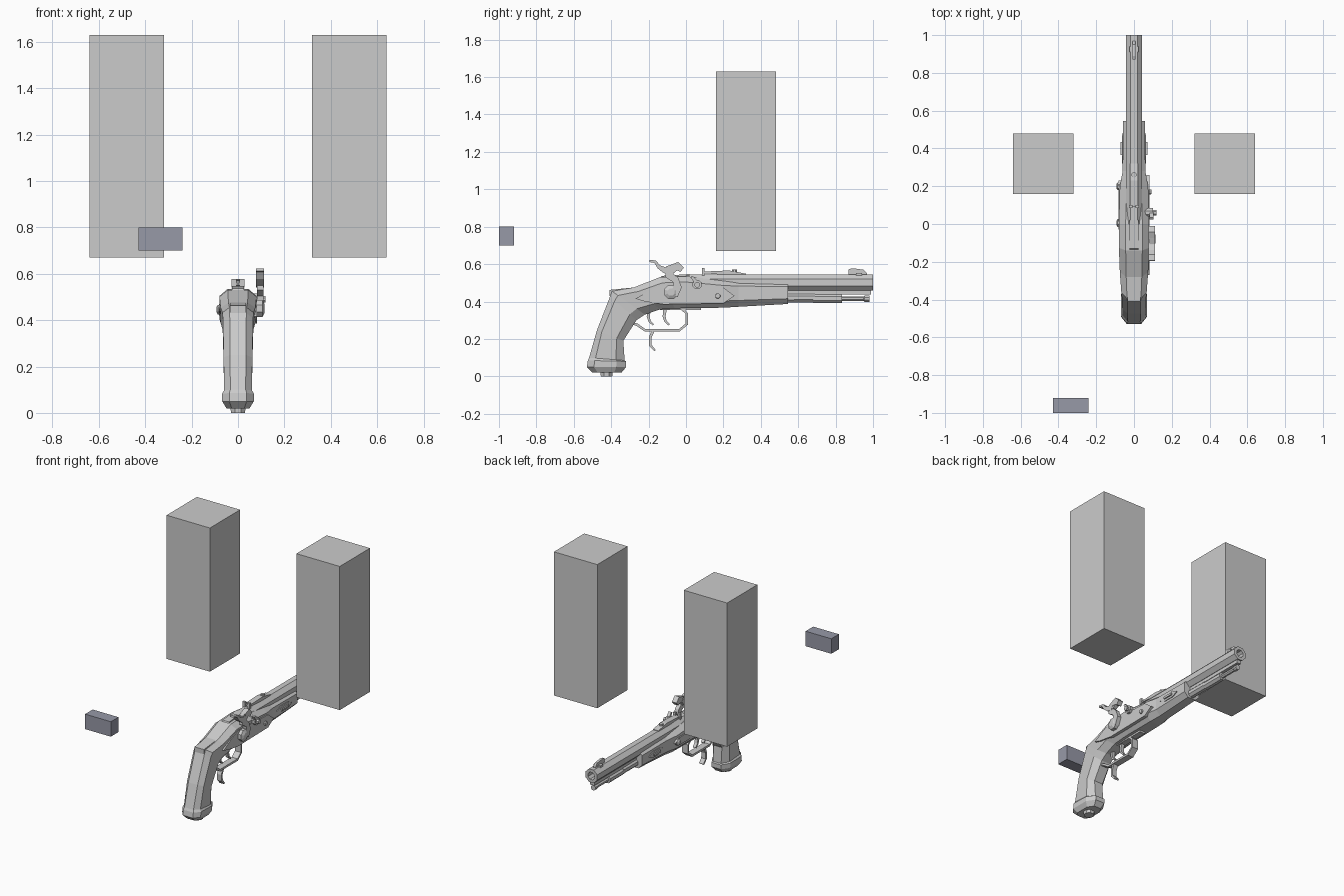
import bpy, bmesh, math
from mathutils import Vector


def material(name, rgb):
    m = bpy.data.materials.new(name)
    m.diffuse_color = (*rgb, 1)
    return m


GREY = material("light grey", (0.6, 0.6, 0.6))
BLUE = material("slate blue grey", (0.31, 0.32, 0.39))


def finish(name, bm, mat=GREY):
    bmesh.ops.recalc_face_normals(bm, faces=bm.faces)
    me = bpy.data.meshes.new(name)
    bm.to_mesh(me)
    bm.free()
    me.materials.append(mat)
    ob = bpy.data.objects.new(name, me)
    bpy.context.collection.objects.link(ob)
    return ob


def loft(name, rings, mat=GREY):
    """Skin a list of equal-length point rings and cap both ends."""
    bm = bmesh.new()
    rows = [[bm.verts.new(p) for p in r] for r in rings]
    n = len(rows[0])
    for a, b in zip(rows, rows[1:]):
        for i in range(n):
            j = (i + 1) % n
            bm.faces.new((a[i], a[j], b[j], b[i]))
    bm.faces.new(rows[0])
    bm.faces.new(rows[-1])
    return finish(name, bm, mat)


def plate(name, outline, x0, x1, mat=GREY):
    """Extrude a side outline of (y, z) points across x."""
    return loft(name, [[(x, y, z) for y, z in outline] for x in (x0, x1)], mat)


def box(name, x0, x1, y0, y1, z0, z1, mat=GREY):
    return plate(name, [(y0, z0), (y1, z0), (y1, z1), (y0, z1)], x0, x1, mat)


def turned(name, profile, axis, a, b, n=8):
    """Turn (radius, distance) points about an x or y or z axis through (a, b)."""
    rings = []
    for r, d in profile:
        ring = []
        for i in range(n):
            t = 2 * math.pi * (i + 0.5) / n
            u, v = a + r * math.cos(t), b + r * math.sin(t)
            ring.append({"x": (d, u, v), "y": (u, d, v), "z": (u, v, d)}[axis])
        rings.append(ring)
    return loft(name, rings)


def strip(name, path, widths, x0, x1):
    """Bent bar following a (y, z) path with given thickness at each point."""
    pts = [Vector(p) for p in path]
    if not isinstance(widths, (list, tuple)):
        widths = [widths] * len(pts)
    rings = []
    for i, p in enumerate(pts):
        d = (pts[min(i + 1, len(pts) - 1)] - pts[max(i - 1, 0)]).normalized()
        s = Vector((-d.y, d.x)) * widths[i] / 2
        lo, hi = p - s, p + s
        rings.append([(x0, *lo), (x1, *lo), (x1, *hi), (x0, *hi)])
    return loft(name, rings)


# Standing blocks and the small floating block
for side, x in (("left", -0.48), ("right", 0.48)):
    box(side + "_tall_block", x - 0.16, x + 0.16, 0.16, 0.48, 0.67, 1.63)
box("small_block", -0.43, -0.24, -1.0, -0.92, 0.70, 0.80, BLUE)

# Stock: under edge, upper edge, half width
stations = [
    ((-0.345, 0.02), (-0.50, 0.02), 0.050),
    ((-0.32, 0.05), (-0.53, 0.05), 0.068),
    ((-0.32, 0.08), (-0.525, 0.085), 0.068),
    ((-0.328, 0.085), (-0.518, 0.10), 0.060),
    ((-0.335, 0.19), (-0.475, 0.25), 0.062),
    ((-0.265, 0.30), (-0.405, 0.43), 0.065),
    ((-0.22, 0.33), (-0.395, 0.455), 0.067),
    ((-0.14, 0.358), (-0.28, 0.475), 0.075),
    ((-0.06, 0.363), (-0.14, 0.53), 0.080),
    ((0.0, 0.365), (0.0, 0.535), 0.080),
    ((0.20, 0.367), (0.20, 0.512), 0.075),
    ((0.28, 0.372), (0.28, 0.507), 0.060),
    ((0.545, 0.387), (0.545, 0.50), 0.058),
]
rings = []
for low, high, w in stations:
    low, high = Vector(low), Vector(high)
    ring = []
    for f, t in ((-.5, 0), (.5, 0), (1, .25), (1, .82), (.55, 1), (-.55, 1), (-1, .82), (-1, .25)):
        p = low.lerp(high, t)
        ring.append((f * w, p.x, p.y))
    rings.append(ring)
loft("stock", rings)
turned("butt_stud", [(0.033, 0.0), (0.035, 0.025)], "z", 0, -0.425)
plate("grip_spur", [(-0.41, 0.43), (-0.41, 0.462), (-0.28, 0.475), (-0.30, 0.45)], -0.035, 0.035)

# Barrel with an open bore, breech tang, rib
turned("barrel", [(0.047, 0.0), (0.047, 1.0), (0.026, 1.0), (0.024, 0.75)], "y", 0, 0.502)
plate("breech_tang", [(-0.14, 0.525), (-0.13, 0.537), (0.02, 0.547), (0.02, 0.52)], -0.025, 0.025)
box("barrel_rib", -0.015, 0.015, 0.54, 0.99, 0.437, 0.465)

# Ramrod and its holders
turned("ramrod", [(0.014, 0.50), (0.014, 0.95), (0.018, 0.955), (0.018, 0.98)], "y", 0, 0.415)
turned("ramrod_thimble", [(0.026, 0.68), (0.026, 0.835)], "y", 0, 0.416)
box("thimble_mount", -0.012, 0.012, 0.69, 0.83, 0.425, 0.46)
turned("ramrod_entry", [(0.028, 0.535), (0.026, 0.69)], "y", 0, 0.42)

# Sights
plate("front_sight", [(0.87, 0.54), (0.87, 0.572), (0.89, 0.578), (0.95, 0.57), (0.968, 0.55), (0.968, 0.54)],
      -0.008, 0.008)
box("front_sight_base", -0.025, 0.025, 0.91, 0.94, 0.54, 0.553)
plate("rear_sight_spring", [(0.09, 0.552), (0.09, 0.56), (0.23, 0.566), (0.32, 0.549), (0.32, 0.543), (0.2, 0.543)],
      -0.02, 0.02)
for s in (-1, 1):
    box("rear_sight_leaf", s * 0.007, s * 0.027, 0.085, 0.10, 0.54, 0.578)
turned("sight_screw", [(0.014, 0.55), (0.014, 0.57)], "z", 0, 0.26)

# Lock plate and hammer on the right
plate("lock_plate", [(-0.27, 0.415), (-0.20, 0.455), (-0.12, 0.49), (0.20, 0.475),
                     (0.26, 0.43), (0.20, 0.39), (-0.12, 0.385), (-0.22, 0.40)], 0.06, 0.083)
turned("hammer_hub", [(0.04, 0.08), (0.04, 0.105), (0.02, 0.115)], "x", -0.08, 0.45)
strip("hammer_neck", [(-0.07, 0.44), (-0.045, 0.48), (-0.055, 0.515), (-0.09, 0.54), (-0.085, 0.57), (-0.045, 0.59)],
      [0.06, 0.045, 0.035, 0.045, 0.055, 0.035], 0.083, 0.11)
strip("hammer_spur", [(-0.075, 0.56), (-0.115, 0.568), (-0.145, 0.585), (-0.165, 0.613), (-0.195, 0.617)],
      [0.04, 0.032, 0.02, 0.015, 0.012], 0.077, 0.112)
strip("hammer_nose", [(-0.08, 0.58), (-0.045, 0.59), (-0.02, 0.57)], [0.03, 0.045, 0.03], 0.078, 0.112)
turned("nipple_drum", [(0.026, 0.04), (0.026, 0.10), (0.015, 0.10), (0.015, 0.118)], "x", 0.06, 0.49)
strip("nipple", [(0.055, 0.50), (0.03, 0.535)], [0.022, 0.012], 0.083, 0.103)
turned("lock_screw", [(0.015, 0.08), (0.013, 0.092)], "x", 0.17, 0.43)

# Left side plate and screws
plate("side_plate", [(-0.03, 0.44), (0.0, 0.47), (0.20, 0.47), (0.23, 0.445), (0.20, 0.42), (0.0, 0.42)],
      -0.083, -0.06)
for y in (0.005, 0.20):
    turned("side_screw", [(0.022, -0.07), (0.022, -0.087), (0.012, -0.093)], "x", y, 0.445)

# Barrel wedge with matching plates on both sides
for s in (-1, 1):
    plate("wedge_plate", [(0.32, 0.445), (0.36, 0.465), (0.44, 0.465), (0.48, 0.445), (0.44, 0.425), (0.36, 0.425)],
          s * 0.05, s * 0.064)
    box("wedge_end", s * 0.05, s * 0.072, 0.365, 0.435, 0.438, 0.452)

# Trigger guard, finger spur and double triggers
strip("trigger_guard", [(-0.29, 0.285), (-0.26, 0.275), (-0.22, 0.247), (-0.035, 0.247),
                        (0.005, 0.28), (0.005, 0.335), (-0.02, 0.36)], 0.014, -0.022, 0.022)
strip("finger_spur", [(-0.175, 0.247), (-0.192, 0.205), (-0.19, 0.165), (-0.165, 0.137)],
      [0.016, 0.014, 0.014, 0.01], -0.016, 0.016)
for name, y in (("rear_trigger", -0.20), ("front_trigger", -0.115)):
    strip(name, [(y + 0.005, 0.375), (y - 0.002, 0.32), (y + 0.005, 0.295), (y + 0.025, 0.275)],
          [0.02, 0.016, 0.013, 0.009], -0.011, 0.011)
box("trigger_plate", -0.02, 0.02, -0.14, 0.08, 0.354, 0.37)
